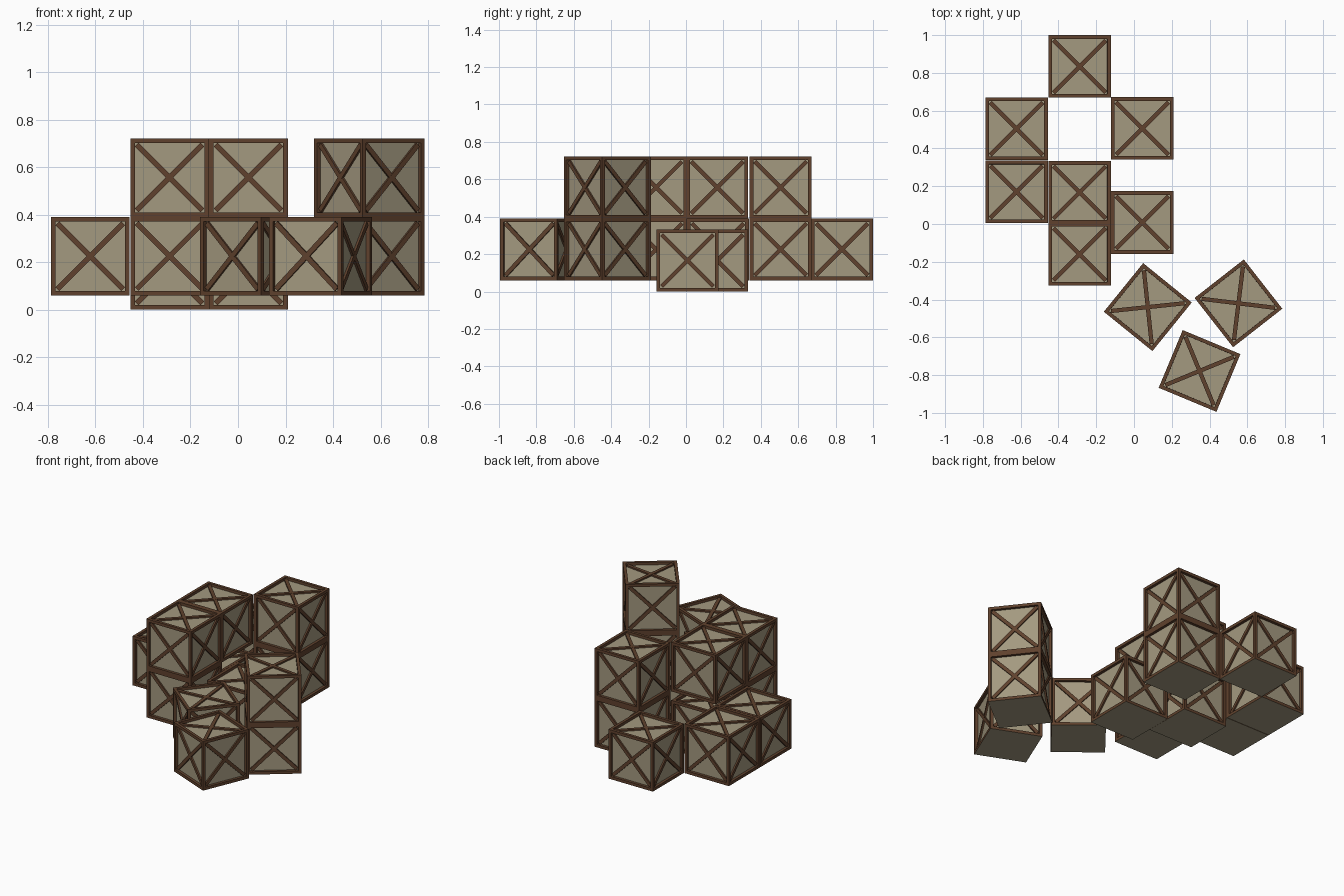
import bpy, bmesh
from math import radians, pi
from mathutils import Matrix, Vector

if "Cube" in bpy.data.objects:
    bpy.data.objects.remove(bpy.data.objects["Cube"])

S = 0.331        # crate side
RIM = 0.027      # frame width
DEEP = 0.018     # panel recess
BRACE_W, BRACE_H = 0.022, 0.011


def material(name, color):
    m = bpy.data.materials.new(name)
    m.diffuse_color = (*color, 1)
    m.use_nodes = True
    m.node_tree.nodes["Principled BSDF"].inputs["Base Color"].default_value = m.diffuse_color
    return m


frame_mat = material("dark_wood", (0.115, 0.053, 0.026))
panel_mat = material("pale_wood", (0.37, 0.32, 0.215))


def crate_mesh():
    bm = bmesh.new()
    bmesh.ops.create_cube(bm, size=S)
    # framed, recessed panels on every side except the flat base
    panels = [f for f in bm.faces if f.normal.z > -0.5]
    base = [f for f in bm.faces if f.normal.z < -0.5]
    bmesh.ops.inset_individual(bm, faces=panels, thickness=RIM, depth=0)
    bmesh.ops.inset_individual(bm, faces=panels, thickness=0.0004, depth=-DEEP)
    for f in panels + base:
        f.material_index = 1
    # crossed braces lying on each recessed panel
    length = (S - 2 * RIM) * 2 ** 0.5
    turns = [Matrix()] + [Matrix.Rotation(k * pi / 2, 4, 'Z') @ Matrix.Rotation(pi / 2, 4, 'X')
                          for k in range(4)]
    lift = Matrix.Translation((0, 0, S / 2 - DEEP + BRACE_H / 2 - 0.001))
    for turn in turns:
        for i, a in enumerate((45, -45)):
            # second brace a hair lower so the crossing is clean
            size = Matrix.Diagonal((length, BRACE_W, BRACE_H - 0.0006 * i, 1))
            bmesh.ops.create_cube(bm, size=1,
                                  matrix=turn @ lift @ Matrix.Rotation(radians(a), 4, 'Z') @ size)
    me = bpy.data.meshes.new("crate")
    bm.to_mesh(me)
    bm.free()
    me.materials.append(frame_mat)
    me.materials.append(panel_mat)
    return me


mesh = crate_mesh()
LOW, MID, HIGH = 0.0, 0.06, 0.391

# x, y, turn in degrees, base heights
stacks = [
    (-0.288, 0.834, 0, (MID,)),
    (-0.622, 0.504, 0, (MID,)),
    (0.044, 0.506, 0, (MID, HIGH)),
    (-0.622, 0.170, 0, (MID,)),
    (-0.288, 0.167, 0, (LOW, HIGH)),
    (0.044, 0.008, 0, (LOW,)),
    (-0.288, -0.160, 0, (MID, HIGH)),
    (0.073, -0.440, 51, (MID,)),
    (0.553, -0.420, 38, (MID, HIGH)),
    (0.347, -0.778, -22.6, (MID,)),
]
for x, y, turn, bases in stacks:
    for z in bases:
        ob = bpy.data.objects.new("crate", mesh)
        ob.location = Vector((x, y, z + S / 2))
        ob.rotation_euler.z = radians(turn)
        bpy.context.collection.objects.link(ob)
